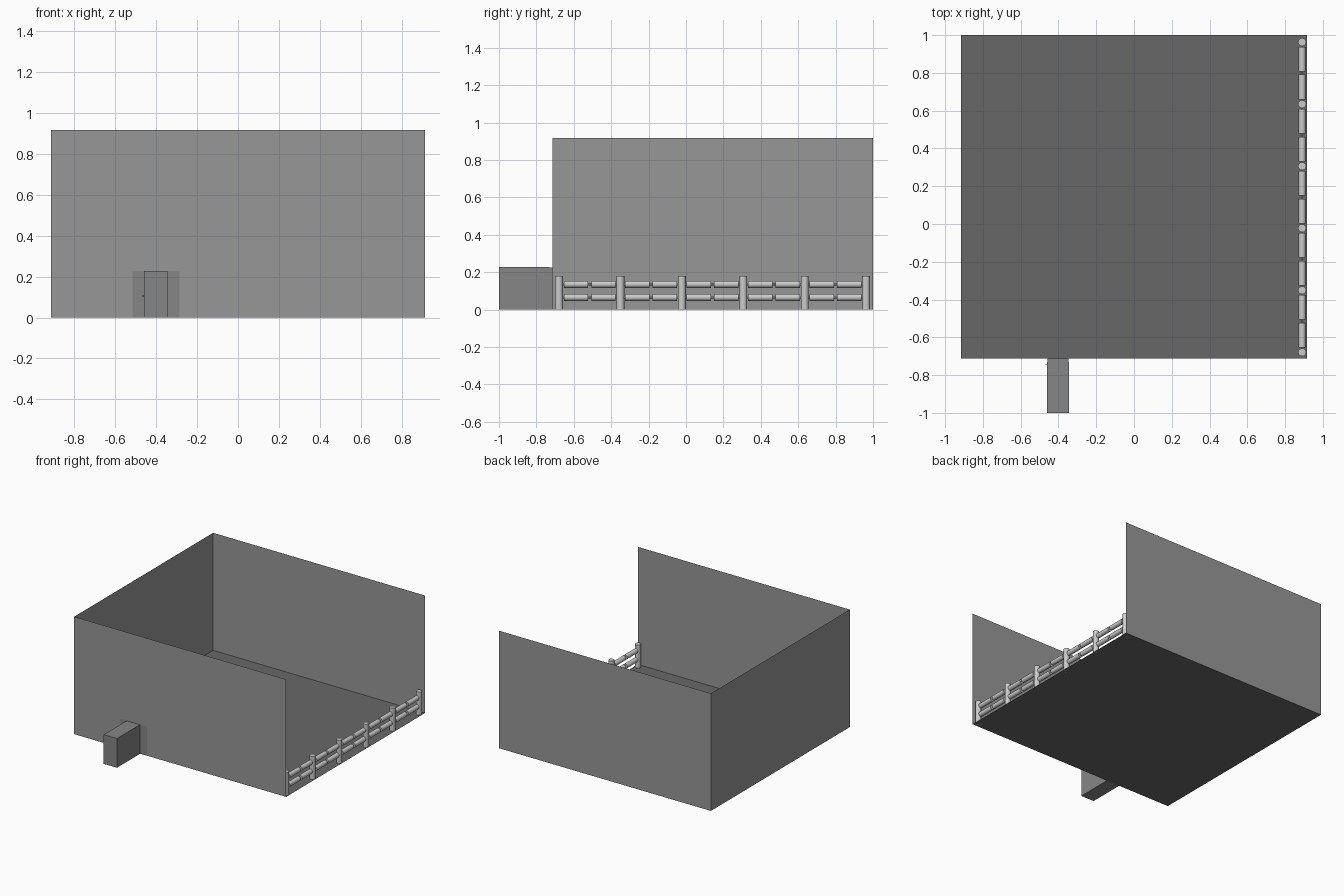
import bpy
import math

if "Cube" in bpy.data.objects:
    bpy.data.objects.remove(bpy.data.objects["Cube"])

X = 0.915            # half width of the enclosure
Y0, Y1 = -0.713, 1.0  # front and back wall positions
H = 0.917            # wall height


def grey(name, v):
    m = bpy.data.materials.new(name)
    m.diffuse_color = (v, v, v, 1)
    m.use_nodes = True
    m.node_tree.nodes["Principled BSDF"].inputs["Base Color"].default_value = m.diffuse_color
    return m


WALL = grey("wall_grey", 0.31)
FLOOR = grey("floor_grey", 0.137)
DOOR = grey("door_grey", 0.236)
FENCE = grey("fence_grey", 0.8)


def sheet(name, pts, mat):
    """Single flat quad."""
    me = bpy.data.meshes.new(name)
    me.from_pydata(pts, [], [(0, 1, 2, 3)])
    me.materials.append(mat)
    ob = bpy.data.objects.new(name, me)
    bpy.context.collection.objects.link(ob)
    return ob


def box(name, x0, x1, y0, y1, z0, z1):
    bpy.ops.mesh.primitive_cube_add(
        size=1, location=((x0 + x1) / 2, (y0 + y1) / 2, (z0 + z1) / 2))
    ob = bpy.context.object
    ob.name = name
    ob.scale = (x1 - x0, y1 - y0, z1 - z0)
    ob.data.materials.append(DOOR)
    return ob


def rod(name, r, length, loc, along_y=False, sides=20):
    rot = (math.pi / 2, 0, 0) if along_y else (0, 0, 0)
    bpy.ops.mesh.primitive_cylinder_add(
        vertices=sides, radius=r, depth=length, location=loc, rotation=rot)
    ob = bpy.context.object
    ob.name = name
    ob.data.materials.append(FENCE)
    bpy.ops.object.shade_smooth_by_angle()
    return ob


# Floor and three thin walls, right side open
sheet("floor", [(-X, Y0, 0), (X, Y0, 0), (X, Y1, 0), (-X, Y1, 0)], FLOOR)
sheet("front_wall", [(-X, Y0, 0), (X, Y0, 0), (X, Y0, H), (-X, Y0, H)], WALL)
sheet("back_wall", [(X, Y1, 0), (-X, Y1, 0), (-X, Y1, H), (X, Y1, H)], WALL)
sheet("left_wall", [(-X, Y1, 0), (-X, Y0, 0), (-X, Y0, H), (-X, Y1, H)], WALL)

# Doorway panel on the front wall, porch block and handle
yp = Y0 - 0.001
sheet("door_panel", [(-0.515, yp, 0), (-0.287, yp, 0),
                     (-0.287, yp, 0.228), (-0.515, yp, 0.228)], DOOR)
box("door_frame", -0.459, -0.346, -0.73, Y0, 0, 0.226)
box("porch_block", -0.46, -0.345, -1.0, -0.73, 0, 0.228)
box("door_handle", -0.469, -0.46, -0.747, -0.743, 0.103, 0.107)

# Fence along the open side: posts, paired rail logs and thin joining rods
FX = 0.89
first, step, bays = -0.679, 0.3284, 5
for i in range(bays + 1):
    rod("fence_post", 0.021, 0.18, (FX, first + i * step, 0.09))
for z in (0.065, 0.135):
    rod("fence_joining_rod", 0.006, bays * step,
        (FX, first + bays * step / 2, z), True, 12)
    for i in range(bays):
        mid = first + (i + 0.5) * step
        for s in (-1, 1):
            rod("fence_rail", 0.0185, 0.13, (FX, mid + s * 0.0735, z), True)
